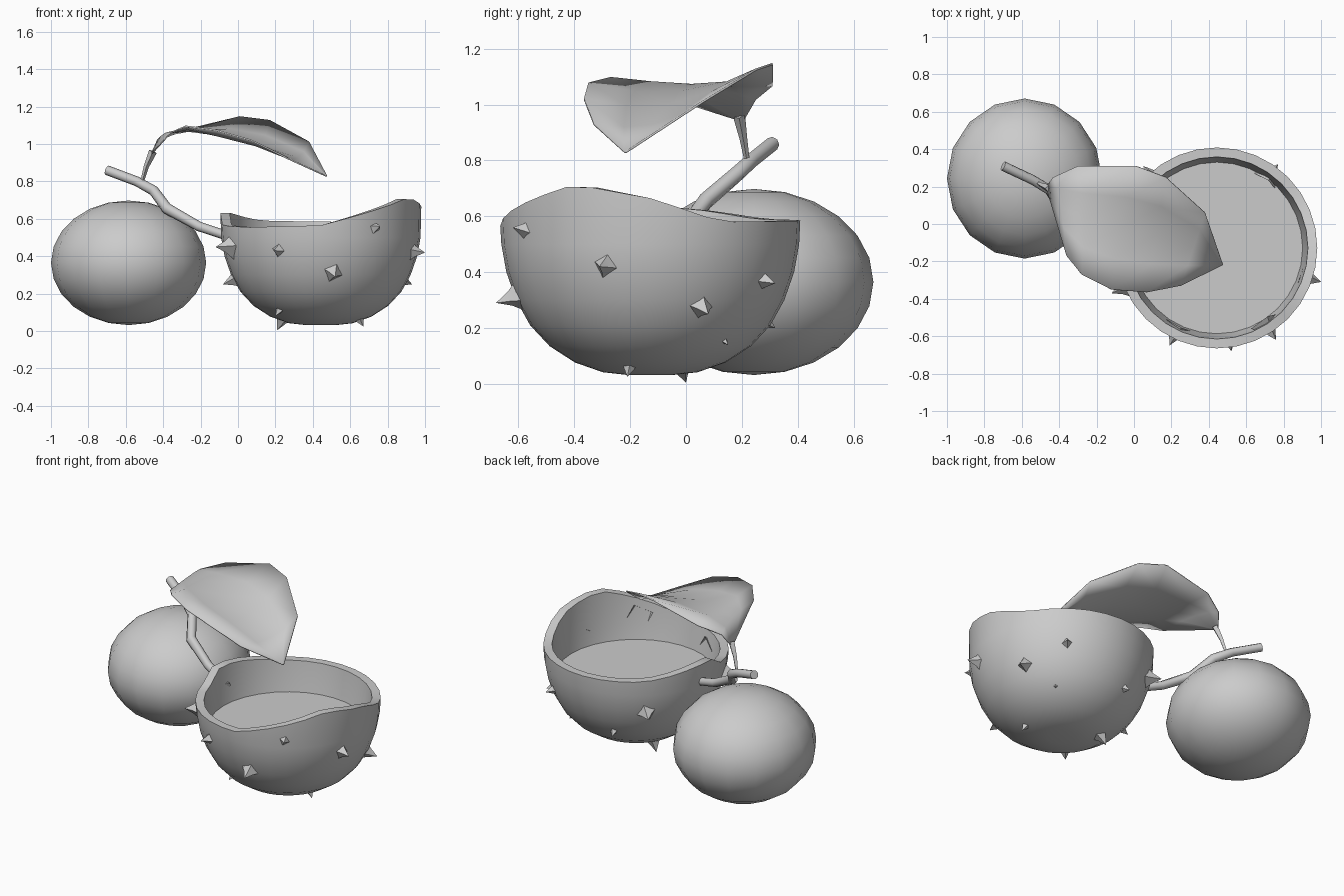
import bpy, bmesh, math
from mathutils import Vector

if "Cube" in bpy.data.objects:
    bpy.data.objects.remove(bpy.data.objects["Cube"])

grey = bpy.data.materials.new("plain_grey")
grey.diffuse_color = (0.6, 0.6, 0.6, 1)
grey.use_nodes = True
grey.node_tree.nodes["Principled BSDF"].inputs["Base Color"].default_value = grey.diffuse_color


def make(name, bm, angle=40):
    """Turn a bmesh into a named, shaded object."""
    bmesh.ops.recalc_face_normals(bm, faces=bm.faces)
    me = bpy.data.meshes.new(name)
    bm.to_mesh(me)
    bm.free()
    ob = bpy.data.objects.new(name, me)
    bpy.context.collection.objects.link(ob)
    me.materials.append(grey)
    bpy.ops.object.select_all(action='DESELECT')
    ob.select_set(True)
    bpy.context.view_layer.objects.active = ob
    bpy.ops.object.shade_smooth_by_angle(angle=math.radians(angle))
    return ob


def bridge(bm, rows, closed=True):
    """Quads between successive rows of vertices."""
    for a, b in zip(rows, rows[1:]):
        n = len(a)
        for i in range(n if closed else n - 1):
            j = (i + 1) % n
            bm.faces.new((a[i], a[j], b[j], b[i]))


def tube(name, points, radii, sides=8):
    """Round tube swept along a list of points."""
    bm, rows = bmesh.new(), []
    pts = [Vector(p) for p in points]
    for i, p in enumerate(pts):
        d = (pts[min(i + 1, len(pts) - 1)] - pts[max(i - 1, 0)]).normalized()
        u = d.cross(Vector((0, 1, 0))).normalized()
        v = d.cross(u)
        rows.append([bm.verts.new(p + radii[i] * (u * math.cos(a) + v * math.sin(a)))
                     for a in (2 * math.pi * k / sides for k in range(sides))])
    bridge(bm, rows)
    bm.faces.new(rows[0])
    bm.faces.new(rows[-1])
    return make(name, bm, 50)


# Whole peeled fruit: slightly squashed ball
bm = bmesh.new()
bmesh.ops.create_uvsphere(bm, u_segments=16, v_segments=12, radius=1)
for v in bm.verts:
    v.co = Vector((-0.585 + v.co.x * 0.415, 0.243 + v.co.y * 0.428, 0.365 + v.co.z * 0.333))
make("whole_fruit", bm, 60)

# Open shell: revolved profile with an uneven torn rim
CX, CY, N = 0.443, -0.128, 32
RIM = [(-90, .565), (-72, .61), (-30, .715), (0, .665), (18, .61), (28, .58), (90, .585),
       (130, .59), (165, .63), (180, .63), (192, .565), (225, .555), (270, .565)]


def rim_height(deg):
    for (a, za), (b, zb) in zip(RIM, RIM[1:]):
        if a <= deg <= b:
            return za + (zb - za) * (deg - a) / (b - a)


def shell_ring(bm, r, z=None):
    ring = []
    for i in range(N):
        deg = -90 + 360 * i / N
        a = math.radians(deg)
        h = rim_height(deg) if z is None else z
        ring.append(bm.verts.new((CX + r * math.cos(a), CY + r * math.sin(a), h)))
    return ring


bm = bmesh.new()
outer = [(.08, .032), (.17, .042), (.27, .077), (.36, .135), (.43, .21),
         (.48, .30), (.515, .40), (.533, .50)]
rows = [shell_ring(bm, r, z) for r, z in outer]
rows += [shell_ring(bm, .537), shell_ring(bm, .487), shell_ring(bm, .475, .49), shell_ring(bm, .455, .38)]
bridge(bm, rows)
bm.faces.new(rows[0])
make("open_shell", bm, 40)

# Flat flesh disc inside the shell
bm = bmesh.new()
bm.faces.new(shell_ring(bm, .462, .40))
make("flesh_disc", bm)

# Thorns: four-sided flared points, given by their tips
TIPS = [(1.0, -.31, .42), (.76, -.62, .56), (.52, -.68, .29), (.19, -.65, .43), (-.12, -.37, .45),
        (-.08, -.15, .25), (.21, 0, .005), (.67, -.21, .025), (.20, -.38, .08), (.77, .32, .36),
        (.72, .15, .14), (.30, .32, .20), (.05, .31, .37), (.93, .08, .25)]
bm = bmesh.new()
for tip in TIPS:
    tip = Vector(tip)
    d = (Vector((CX, CY, .47)) - tip).normalized()
    u = d.cross(Vector((.3, .2, 1))).normalized()
    w = d.cross(u)
    rows = [[bm.verts.new(tip + d * dep + r * (u * math.cos(a) + w * math.sin(a)))
             for a in (0, math.pi / 2, math.pi, 1.5 * math.pi)]
            for dep, r in ((.055, .03), (.12, .085))]
    bridge(bm, rows)
    top = bm.verts.new(tip)
    for i in range(4):
        bm.faces.new((top, rows[0][i], rows[0][(i + 1) % 4]))
make("thorns", bm, 60)

# Bent twig and thin leaf stalk
tube("twig", [(-.70, .31, .86), (-.54, .235, .80), (-.45, .18, .75), (-.38, .07, .655),
              (-.21, .0, .56), (-.09, -.04, .52), (-.03, -.07, .50)],
     [.026, .026, .028, .03, .026, .025, .025])
tube("leaf_stalk", [(-.515, .22, .79), (-.49, .205, .88), (-.455, .19, .96)], [.009, .014, .022], 4)

# Leaf: front edge, midrib and back edge, lofted with a curved section
FRONT = [(-.46, .17, .95), (-.36, -.17, 1.06), (-.28, -.27, 1.095), (-.12, -.35, 1.075),
         (.07, -.365, 1.02), (.25, -.33, .93), (.47, -.22, .83)]
MID = [(-.46, .19, .95), (-.39, .10, 1.055), (-.27, .02, 1.07), (-.08, -.02, 1.045),
       (.12, -.06, 1.0), (.32, -.12, .925), (.47, -.22, .83)]
BACK = [(-.46, .21, .95), (-.43, .25, 1.02), (-.30, .31, 1.07), (.01, .31, 1.145),
        (.17, .25, 1.125), (.38, .06, 1.01), (.475, -.215, .83)]
bm, rows = bmesh.new(), []
for f, m, b in zip(FRONT, MID, BACK):
    f, m, b = Vector(f), Vector(m), Vector(b)
    rows.append([bm.verts.new(f * (t * (t - 1) / 2) + m * (1 - t * t) + b * (t * (t + 1) / 2))
                 for t in (-1, -.5, 0, .5, 1)])
bridge(bm, rows, closed=False)
bmesh.ops.remove_doubles(bm, verts=bm.verts, dist=.002)
leaf = make("leaf", bm, 60)
mod = leaf.modifiers.new("thickness", 'SOLIDIFY')
mod.thickness = .008
mod.offset = 0
